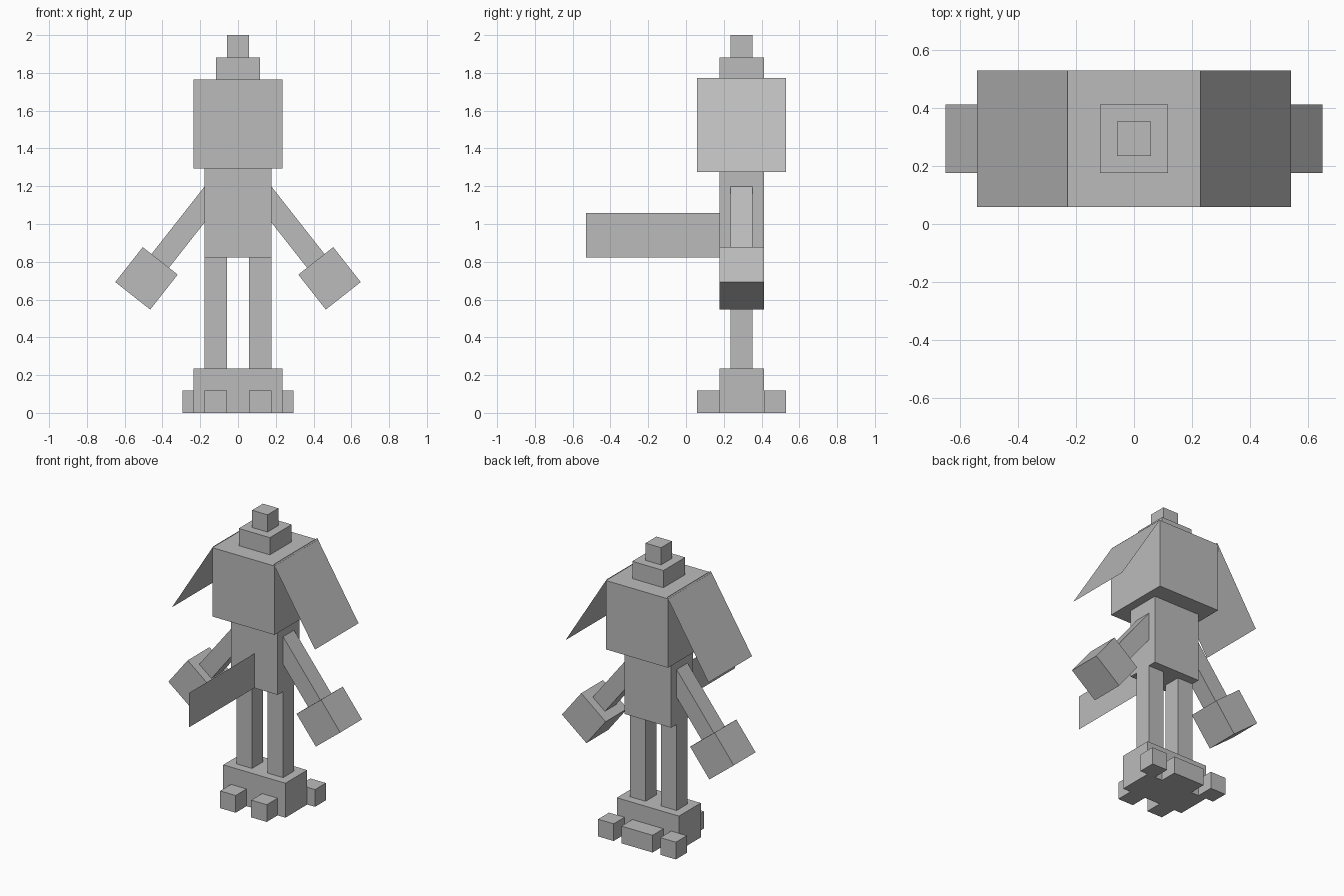
import bpy
import math
from mathutils import Matrix, Vector

if "Cube" in bpy.data.objects:
    bpy.data.objects.remove(bpy.data.objects["Cube"], do_unlink=True)

U = 2 / 17          # one block of the model's grid
MID = 2.5           # depth of the body's centre line, in blocks

grey = bpy.data.materials.new("plain_grey")
grey.use_nodes = True
grey.diffuse_color = (0.5, 0.5, 0.5, 1)
grey.node_tree.nodes["Principled BSDF"].inputs["Base Color"].default_value = (0.5, 0.5, 0.5, 1)


def finish(name, transform):
    """Name the active object, place its mesh and give it the material."""
    ob = bpy.context.object
    ob.name = ob.data.name = name
    ob.data.transform(transform)
    ob.data.materials.append(grey)
    return ob


def block(name, centre, size, tilt=0):
    """Box in block units, tilted about the depth axis."""
    bpy.ops.mesh.primitive_cube_add(size=1)
    return finish(name, Matrix.Translation(Vector(centre) * U)
                  @ Matrix.Rotation(tilt, 4, "Y")
                  @ Matrix.Diagonal((*(s * U for s in size), 1)))


def sheet(name, centre, width, depth, tilt):
    """Flat panel in block units, tilted about the depth axis."""
    bpy.ops.mesh.primitive_plane_add(size=1)
    return finish(name, Matrix.Translation(Vector(centre) * U)
                  @ Matrix.Rotation(tilt, 4, "Y")
                  @ Matrix.Diagonal((width * U, depth * U, 1, 1)))


# Central stack
block("foot_base", (0, MID, 1), (4, 2, 2))
block("body", (0, MID, 9), (3, 2, 4))
block("head", (0, MID, 13), (4, 4, 4))
block("hat_brim", (0, MID, 15.5), (2, 2, 1))
block("hat_top", (0, MID, 16.5), (1, 1, 1))
block("rear_middle_toe", (0, 4, 0.5), (2, 1, 1))

# Flat panel standing out from the front of the body
sheet("front_panel", (0, -1.5, 8), 2, 6, math.pi / 2)

# Paired parts
ARM_TILT = math.radians(38.2)
EAR_TILT = math.radians(58)
down = Vector((math.sin(ARM_TILT), 0, -math.cos(ARM_TILT)))
wrist = Vector((3.5, MID, 6.84))
for side, s in (("left", 1), ("right", -1)):
    flip = Vector((s, 1, 1))
    block(side + "_leg", (s, MID, 4.5), (1, 1, 5))
    block(side + "_front_toe", (s, 1, 0.5), (1, 1, 1))
    block(side + "_rear_toe", (2 * s, 4, 0.5), (1, 1, 1))
    block(side + "_arm", (wrist - down * 2) * flip, (1, 1, 4), -s * ARM_TILT)
    block(side + "_hand", (wrist + down) * flip, (2, 2, 2), -s * ARM_TILT)
    sheet(side + "_ear", (3.27 * s, MID, 12.96), 5, 4, s * EAR_TILT)
